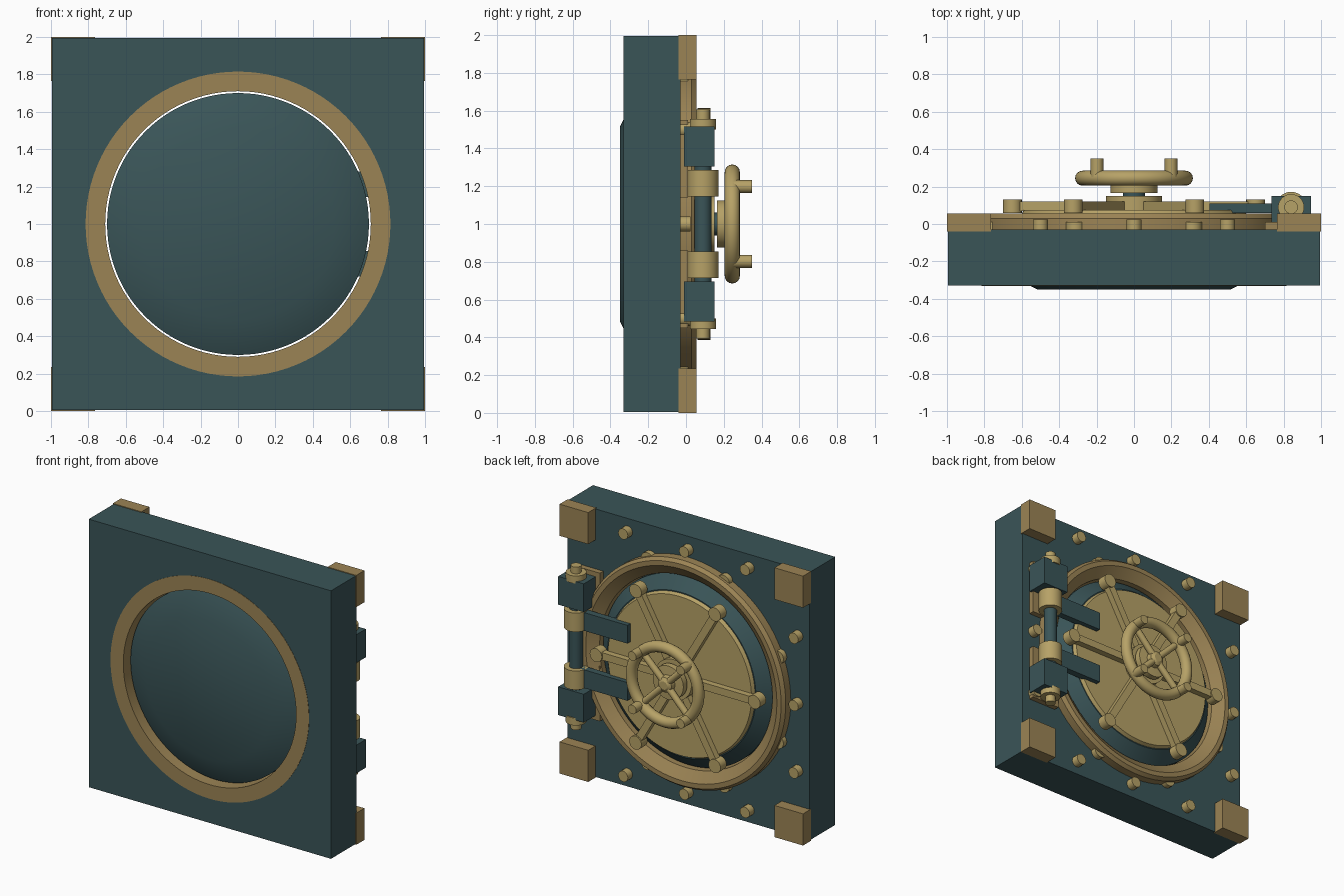
import bpy, bmesh, math
from mathutils import Matrix, Vector

if "Cube" in bpy.data.objects:
    bpy.data.objects.remove(bpy.data.objects["Cube"], do_unlink=True)


def material(name, rgb):
    m = bpy.data.materials.new(name)
    m.use_nodes = True
    m.diffuse_color = (*rgb, 1)
    m.node_tree.nodes["Principled BSDF"].inputs["Base Color"].default_value = (*rgb, 1)
    return m


STEEL = material("dark teal steel", (0.042, 0.09, 0.097))
BRONZE = material("aged bronze", (0.33, 0.23, 0.09))
BRASS = material("polished brass", (0.47, 0.36, 0.135))
MID = 1.0  # height of the door axis


def finish(bm, name, mat, smooth=True):
    bmesh.ops.recalc_face_normals(bm, faces=bm.faces)
    mesh = bpy.data.meshes.new(name)
    bm.to_mesh(mesh)
    bm.free()
    mesh.materials.append(mat)
    ob = bpy.data.objects.new(name, mesh)
    bpy.context.collection.objects.link(ob)
    if smooth:
        bpy.ops.object.select_all(action='DESELECT')
        ob.select_set(True)
        bpy.context.view_layer.objects.active = ob
        bpy.ops.object.shade_smooth_by_angle(angle=math.radians(30))
    return ob


def box(name, mat, x, y, z):
    bm = bmesh.new()
    bmesh.ops.create_cube(bm, size=1)
    for v in bm.verts:
        v.co = [lo + (c + 0.5) * (hi - lo) for c, (lo, hi) in zip(v.co, (x, y, z))]
    return finish(bm, name, mat, False)


def rod(name, mat, a, b, r, sides=24):
    a, b = Vector(a), Vector(b)
    turn = (b - a).to_track_quat('Z', 'Y').to_matrix().to_4x4()
    bm = bmesh.new()
    bmesh.ops.create_cone(bm, cap_ends=True, segments=sides, radius1=r, radius2=r,
                          depth=(b - a).length,
                          matrix=Matrix.Translation((a + b) / 2) @ turn)
    return finish(bm, name, mat)


def lathe(name, mat, profile, closed=False, sides=96):
    """Turn a (radius, y) profile around the door axis."""
    bm = bmesh.new()
    rings = []
    for r, y in profile:
        angles = [math.tau * i / sides for i in range(sides)]
        rings.append([bm.verts.new((r * math.cos(t), y, MID + r * math.sin(t))) for t in angles])
    pairs = list(zip(rings, rings[1:]))
    if closed:
        pairs.append((rings[-1], rings[0]))
    else:
        bm.faces.new(rings[0])
        bm.faces.new(rings[-1])
    for p, q in pairs:
        for i in range(sides):
            j = (i + 1) % sides
            bm.faces.new((p[i], p[j], q[j], q[i]))
    return finish(bm, name, mat)


def polar(r, degrees, y):
    t = math.radians(degrees)
    return Vector((r * math.cos(t), y, MID + r * math.sin(t)))


# Wall slab with a round opening
slab = box("wall_slab", STEEL, (-0.995, 0.995), (-0.33, -0.03), (0.005, 1.995))
cutter = lathe("opening_cutter", STEEL, [(0.73, -0.5), (0.73, 0.2)])
cutter.hide_render = True
cutter.hide_set(True)
cut = slab.modifiers.new("opening", 'BOOLEAN')
cut.object = cutter
cut.solver = 'EXACT'
bpy.context.view_layer.objects.active = slab
bpy.ops.object.modifier_apply(modifier=cut.name)
bpy.data.objects.remove(cutter, do_unlink=True)

# Door frame ring
lathe("frame_ring", BRONZE, [(0.71, -0.332), (0.815, -0.332), (0.815, -0.06), (0.84, -0.06),
                             (0.84, 0.03), (0.82, 0.055), (0.785, 0.055), (0.71, 0.0)], True)

# Corner pads
for sx in (-1, 1):
    for z in (0, 1.765):
        xs = sorted((sx * 0.765, sx))
        box("corner_pad", BRONZE, xs, (-0.04, 0.055), (z, z + 0.235))

# Rivets along the edges and beside the ring
for s in (-1, 1):
    for k in (-0.5, 0, 0.5):
        for x, z in ((k, s * 0.9), (s * 0.9, k)):
            rod("edge_rivet", BRASS, (x, -0.04, MID + z), (x, 0.025, MID + z), 0.04, 16)
for k in range(8):
    a = 22.5 + 45 * k
    rod("ring_rivet", BRASS, polar(0.82, a, -0.04), polar(0.82, a, 0.01), 0.05, 16)

# Door plug and brass inner plate
lathe("door_plug", STEEL, [(0.515, -0.35), (0.70, -0.26), (0.70, -0.03), (0.61, 0.05)])
lathe("door_plate", BRASS, [(0.605, 0.045), (0.59, 0.075)])

# Locking spokes with end studs
for k in range(6):
    a = 60 * k
    bm = bmesh.new()
    bmesh.ops.create_cube(bm, size=1)
    for v in bm.verts:
        v.co = (0.33 + v.co.x * 0.64, 0.095 + v.co.y * 0.05, v.co.z * 0.055)
    bmesh.ops.transform(bm, matrix=Matrix.Translation((0, 0, MID))
                        @ Matrix.Rotation(math.radians(a), 4, 'Y'), verts=bm.verts)
    finish(bm, "locking_spoke", BRASS, False)
    rod("spoke_stud", BRASS, polar(0.65, a, 0.06), polar(0.65, a, 0.13), 0.05)

# Hub and shaft
lathe("hub_base", BRASS, [(0.15, 0.07), (0.15, 0.15)], sides=48)
lathe("wheel_shaft", STEEL, [(0.06, 0.14), (0.06, 0.18)], sides=32)
lathe("wheel_hub", BRASS, [(0.125, 0.165), (0.125, 0.21), (0.06, 0.215), (0.055, 0.25),
                           (0.03, 0.265)], sides=48)

# Hand wheel: rim, spokes and grips
rim = [(0.275 + 0.04 * math.cos(t), 0.245 + 0.04 * math.sin(t))
       for t in (math.tau * i / 16 for i in range(16))]
lathe("wheel_rim", BRASS, rim, True, 64)
for k in range(4):
    a = 45 + 90 * k
    rod("wheel_spoke", BRASS, polar(0.02, a, 0.235), polar(0.27, a, 0.24), 0.024, 16)
    rod("wheel_grip", BRASS, polar(0.28, a, 0.24), polar(0.28, a, 0.35), 0.034, 20)

# Hinge, mirrored about the door axis
HX, HY = 0.84, 0.09


def upright(name, mat, s, z0, z1, r):
    rod(name, mat, (HX, HY, MID + s * z0), (HX, HY, MID + s * z1), r, 32)


upright("hinge_pin", STEEL, 1, -0.35, 0.35, 0.045)
for s in (-1, 1):
    def span(lo, hi):
        return sorted((MID + s * lo, MID + s * hi))
    box("hinge_plate", BRONZE, (0.70, 0.93), (-0.035, 0.01), span(0.14, 0.55))
    box("hinge_block", STEEL, (0.735, 0.945), (-0.01, 0.15), span(0.305, 0.515))
    box("hinge_arm", STEEL, (0.405, 0.84), (0.06, 0.11), span(0.145, 0.28))
    upright("hinge_knuckle", BRASS, s, 0.145, 0.285, 0.082)
    upright("hinge_cap", BRASS, s, 0.50, 0.555, 0.07)
    upright("hinge_finial", BRASS, s, 0.55, 0.605, 0.036)
